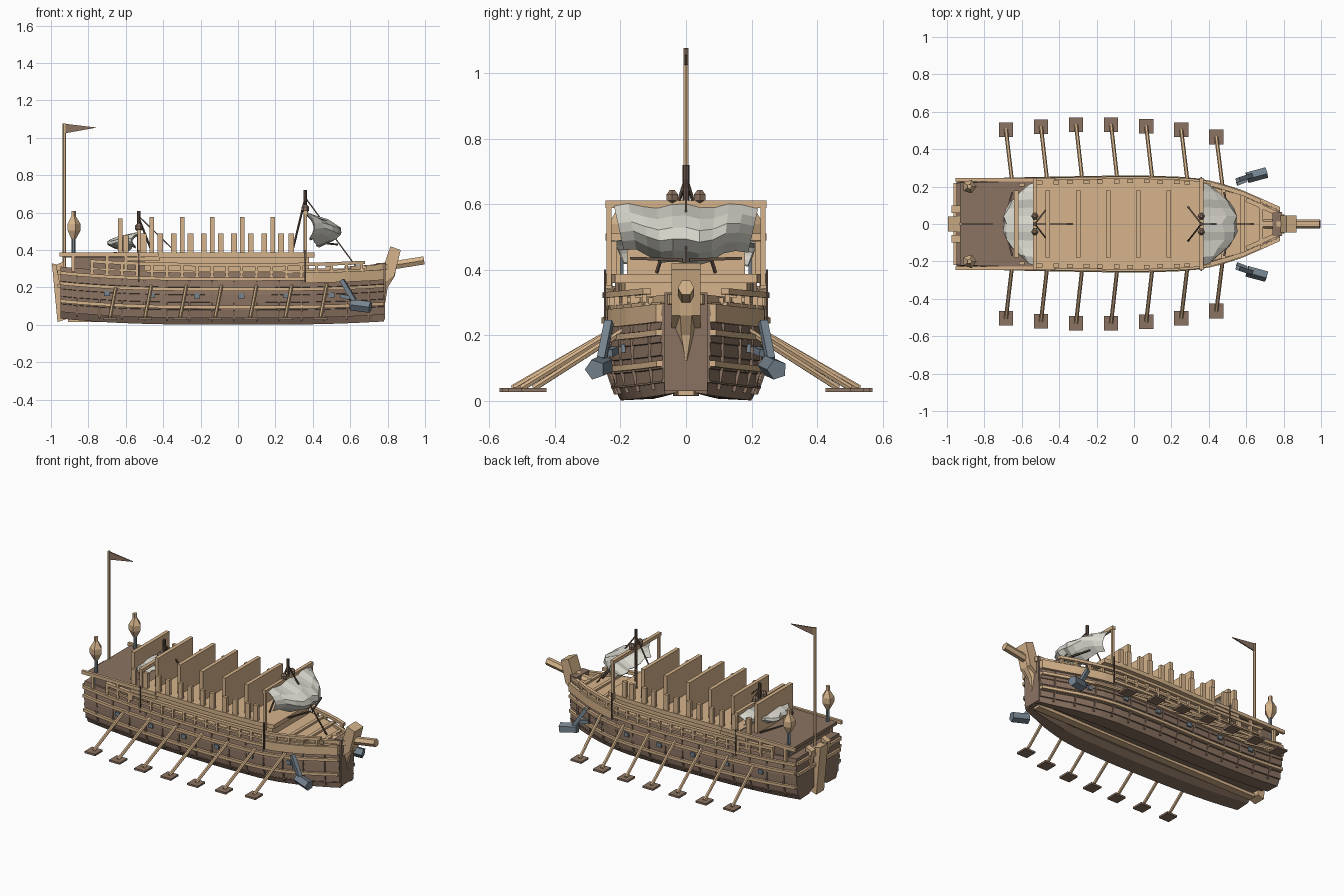
import bpy, bmesh, math
from mathutils import Vector

if "Cube" in bpy.data.objects:
    bpy.data.objects.remove(bpy.data.objects["Cube"])


def material(name, r, g, b):
    m = bpy.data.materials.new(name)
    m.use_nodes = True
    m.diffuse_color = (r, g, b, 1)
    m.node_tree.nodes["Principled BSDF"].inputs["Base Color"].default_value = (r, g, b, 1)
    return m


TAN = material("light wood", .67, .455, .26)
BROWN = material("brown planks", .26, .172, .122)
DARK = material("dark wood", .12, .08, .058)
IRON = material("blue grey iron", .18, .23, .275)
CLOTH = material("sail cloth", .7, .69, .62)


def build(name, verts, faces, mat):
    me = bpy.data.meshes.new(name)
    me.from_pydata([tuple(v) for v in verts], [], faces)
    bm = bmesh.new()
    bm.from_mesh(me)
    bmesh.ops.recalc_face_normals(bm, faces=bm.faces)
    bm.to_mesh(me)
    bm.free()
    me.materials.append(mat)
    ob = bpy.data.objects.new(name, me)
    bpy.context.collection.objects.link(ob)
    return ob


def tube(name, rings, mat):
    # Skin a row of equal rings and cap both ends
    n, k = len(rings[0]), len(rings)
    faces = [(i*n+j, i*n+(j+1) % n, (i+1)*n+(j+1) % n, (i+1)*n+j)
             for i in range(k-1) for j in range(n)]
    faces += [tuple(range(n)), tuple(range((k-1)*n, k*n))]
    return build(name, [v for r in rings for v in r], faces, mat)


def box(name, c, s, mat):
    x, y, z = (v/2 for v in s)
    return tube(name, [[(c[0]+a*x, c[1]+b*y, c[2]+d*z)
                for a, b in ((-1, -1), (1, -1), (1, 1), (-1, 1))] for d in (-1, 1)], mat)


def beam(name, a, b, w, mat, h=None, sides=4):
    a, b = Vector(a), Vector(b)
    d = (b-a).normalized()
    u = d.cross(Vector((0, 0, 1)) if abs(d.z) < .95 else Vector((1, 0, 0))).normalized()
    v = u.cross(d)
    if sides == 4:
        o = [u*w/2*p + v*(h or w)/2*q for p, q in ((-1, -1), (1, -1), (1, 1), (-1, 1))]
    else:
        o = [(u*math.cos(t*math.tau/sides)+v*math.sin(t*math.tau/sides))*w/2 for t in range(sides)]
    return tube(name, [[a+k for k in o], [b+k for k in o]], mat)


def plate(name, outline, thick, mat, y=0):
    # Side silhouette in x and z, given a thickness in y
    return tube(name, [[(x, y+s*thick/2, z) for x, z in outline] for s in (-1, 1)], mat)


def lathe(name, x, y, profile, mat, n=6):
    return tube(name, [[(x+r*math.cos(i*math.tau/n), y+r*math.sin(i*math.tau/n), z)
                        for i in range(n)] for r, z in profile], mat)


def lerp(table, t):
    for (a, p), (b, q) in zip(table, table[1:]):
        if t <= b:
            return p + (q-p)*max(0, (t-a)/(b-a))
    return table[-1][1]


# Hull form: plan width along x, fullness with height, sheer
PLAN = [(-.95, .225), (-.5, .236), (0, .245), (.3, .235), (.42, .215), (.58, .165), (.78, .075)]
FULL = [(0, .8), (.03, .9), (.09, .965), (.17, 1), (.27, .98), (.35, 1)]


def half(x):
    return lerp(PLAN, x)


def lift(x):
    return .028*abs(x/.9)**3


def side(x, z, out=0):
    return half(x)*lerp(FULL, z) + out


def span(a, b, n):
    return [a+(b-a)*i/n for i in range(n+1)]


def strip(name, x0, x1, z, w, h, mat, out=0):
    # Timber that follows the hull side, on both sides
    for s, label in ((1, "left"), (-1, "right")):
        tube(label+"_"+name, [[(x, s*(side(x, z, out)+a*w/2), z+lift(x)+b*h/2)
             for a, b in ((-1, -1), (1, -1), (1, 1), (-1, 1))] for x in span(x0, x1, 16)], mat)


def slab(name, x0, x1, f, z0, z1, mat):
    # Deck or house cut to the plan of the hull
    xs = span(x0, x1, 16)
    edge = [(x, -half(x)*f) for x in xs] + [(x, half(x)*f) for x in reversed(xs)]
    tube(name, [[(x, y, z) for x, y in edge] for z in (z0, z1)], mat)


# Planked hull with overlapping strakes and a raised centre channel below
prof = [(z+e, o) for z in span(0, .24, 6) for e, o in ((.001, .003), (.039, -.002))]
rings = []
for x in span(-.95, .78, 28):
    row = [(half(x)*f, z+lift(x)) for f, z in ((0, .032), (.25, .03), (.4, .006))]
    row += [(side(x, z, o), z+lift(x)) for z, o in prof]
    rings.append([(x, y, z) for y, z in row] + [(x, -y, z) for y, z in reversed(row[1:])])
tube("hull", rings, BROWN)
box("keel", (-.08, 0, .026), (1.66, .05, .02), TAN)

# Wales, rails and bow bulwarks
for nm, z in (("lower_wale", .095), ("middle_wale", .19), ("upper_wale", .245)):
    strip(nm, -.95, .78, z, .022, .018, TAN, .006)
strip("bilge_strake", -.95, .78, .04, .01, .006, BROWN, .002)
strip("middle_rail", -.79, .68, .283, .014, .012, TAN)
strip("top_rail", -.79, .68, .322, .024, .018, TAN)
strip("bow_bulwark", .36, .78, .25, .036, .055, TAN)
for x in span(-.78, .66, 18):
    for s in (1, -1):
        y, d = s*side(x, .29), lift(x)
        beam("rail_post", (x, y, .24+d), (x, y, .322+d), .016, TAN)
for x in span(-.86, .7, 13):
    for s in (1, -1):
        for z0, z1 in ((.02, .09), (.1, .24)):
            beam("hull_rib", (x, s*side(x, z0, .003), z0+lift(x)),
                 (x, s*side(x, z1, .003), z1+lift(x)), .01, BROWN)

# Decks, house and stern cabin
slab("main_deck", -.94, .4, .96, .265, .285, TAN)
slab("foredeck", .36, .76, .92, .27, .302, TAN)
slab("deck_house", -.5, .38, .84, .27, .36, TAN)
slab("house_roof", -.54, .41, 1, .36, .387, TAN)
slab("stern_cabin", -.89, -.5, .92, .27, .36, BROWN)
slab("stern_deck", -.93, -.5, .98, .36, .38, BROWN)
for s in (1, -1):
    box("stern_deck_beam", (-.69, s*.237, .377), (.53, .018, .022), TAN)
    box("stern_side_beam", (-.51, s*.235, .352), (.18, .018, .02), TAN)
    for x in (-.88, -.7, -.6):
        box("stern_deck_post", (x, s*.232, .33), (.018, .016, .09), TAN)

# Transverse screens and edge battlements on the roof
for x in span(-.46, .185, 4):
    box("roof_screen", (x, 0, .48), (.024, .36, .195), TAN)
    for dx in (-.045, .045):
        for s in (1, -1):
            box("battlement", (x+dx, s*(half(x)-.015), .435), (.03, .02, .105), TAN)
for s in (1, -1):
    box("battlement", (.285, s*.22, .435), (.03, .02, .105), TAN)
    box("battlement", (-.6, s*.21, .43), (.03, .02, .1), TAN)
box("stern_screen", (-.63, 0, .475), (.024, .36, .19), TAN)

# Masts, yards, blocks and stays
for x, top, yard, aim in ((.36, .72, .6, 1), (-.53, .61, .5, -1)):
    beam("mast", (x, 0, .27), (x, 0, top), .02, DARK, sides=8)
    box("yard", (x, 0, yard), (.022, .49, .022), TAN)
    for s in (1, -1):
        box("yard_leg", (x, s*.235, (yard+.35)/2), (.016, .016, yard-.35), TAN)
        beam("side_stay", (x, s*.247, .23), (x, s*.247, .4), .007, DARK)
        lathe("block", x, s*.042, [(.008, yard), (.02, yard+.012), (.02, yard+.03), (.008, yard+.044)], BROWN)
        beam("shroud", (x, 0, top-.04), (x-.07*aim, s*.09, .39), .008, DARK)
        beam("sail_spar", (x+.17*aim, s*.01, yard-.17+.05*(aim < 0)),
             (x+.12*aim, s*.17, yard-.165+.05*(aim < 0)), .009, DARK)
beam("fore_stay", (.36, 0, .68), (.64, 0, .3), .007, DARK)
beam("aft_stay", (-.53, 0, .58), (-.24, 0, .3), .007, DARK)


# Slack sails, each swelling into two soft lobes
def sail(name, x, z0, z1, depth):
    n, m = 10, 5
    verts = []
    for i in range(n+1):
        u = 2*i/n-1
        lobe = .2 + .85*(1-abs(u)**1.6) - .2*max(0, 1-abs(u)*4)
        for j in range(m+1):
            v = j/m
            belly = math.sin(math.pi*v*.92)**.8 if j else 0
            crease = .05*math.sin(i*2.1+j*1.3)*(0 < j)
            verts.append((x+depth*lobe*(belly+crease), u*(.22-.03*v),
                          z1+(z0-z1)*(v*(.85+.12*math.cos(u*3)))+.008*math.sin(i*1.7)))
    faces = [(i*(m+1)+j, i*(m+1)+j+1, (i+1)*(m+1)+j+1, (i+1)*(m+1)+j)
             for i in range(n) for j in range(m)]
    ob = build(name, verts, faces, CLOTH)
    ob.modifiers.new("thickness", "SOLIDIFY").thickness = .005


sail("fore_sail", .37, .41, .595, .2)
sail("aft_sail", -.535, .39, .49, -.18)

# Oars with flat blades, and iron ports
for x, reach in zip(span(-.685, .44, 6), (.505, .52, .53, .53, .523, .503, .465)):
    for s in (1, -1):
        beam("oar_shaft", (x+.035, s*(half(x)-.02), .215), (x, s*reach, .038), .021, TAN, sides=6)
        box("oar_blade", (x, s*reach, .033), (.076, .078, .012), BROWN)
for x in span(-.7, .5, 5):
    for s in (1, -1):
        box("oar_port", (x, s*side(x, .155, .003), .155+lift(x)), (.032, .014, .026), IRON)

# Anchors
for s in (1, -1):
    beam("anchor_shank", (.555, s*.235, .24), (.625, s*.258, .125), .024, IRON)
    beam("anchor_head", (.605, s*.25, .108), (.708, s*.278, .095), .064, IRON, sides=5)
    beam("anchor_ring", (.55, s*.215, .155), (.6, s*.235, .145), .022, IRON)

# Bow stem, cutwater and bowsprit
plate("bow_face", [(.74, .03), (.785, .03), (.79, .33), (.74, .33)], .13, BROWN)
plate("bow_stem", [(.72, .25), (.77, .29), (.815, .42), (.87, .4), (.835, .26), (.785, .22)], .09, TAN)
tube("cutwater", [[(.77, -w/2, z), (x, -w/5, z), (x, w/5, z), (.77, w/2, z)]
                  for x, w, z in ((.788, .008, .12), (.8, .07, .2), (.838, .088, .26), (.845, .088, .3))], TAN)
beam("bowsprit", (.68, 0, .295), (.995, 0, .345), .05, TAN, sides=6)
for s in (1, -1):
    beam("bow_brace", (.6, s*.13, .3), (.8, s*.04, .31), .022, TAN, .03)
for x in (.48, .58, .68):
    box("foredeck_beam", (x, 0, .305), (.022, 1.9*half(x), .02), TAN)

# Stern post and transom timbers
plate("stern_post", [(-.965, .015), (-.92, .03), (-.93, .31), (-.995, .33)], .08, TAN)
for z, w in ((.21, .43), (.28, .44)):
    box("transom_timber", (-.955, 0, z), (.018, w, .02), TAN)
for s in (1, -1):
    plate("transom_bracket", [(-.95, .2), (-.93, .2), (-.93, .34), (-.975, .32)], .04, TAN, s*.08)

# Stern lanterns
for s in (1, -1):
    lathe("lantern_pole", -.88, s*.2, [(.011, .3), (.011, .47)], IRON)
    lathe("lantern", -.88, s*.2, [(.014, .46), (.038, .505), (.038, .54), (.014, .58), (.014, .61)], TAN, 5)

# Flagpole and pennant
lathe("flagpole", -.928, 0, [(.009, .25), (.009, 1.077)], TAN)
plate("pennant", [(-.922, 1.075), (-.755, 1.055), (-.922, 1.025)], .008, BROWN)
